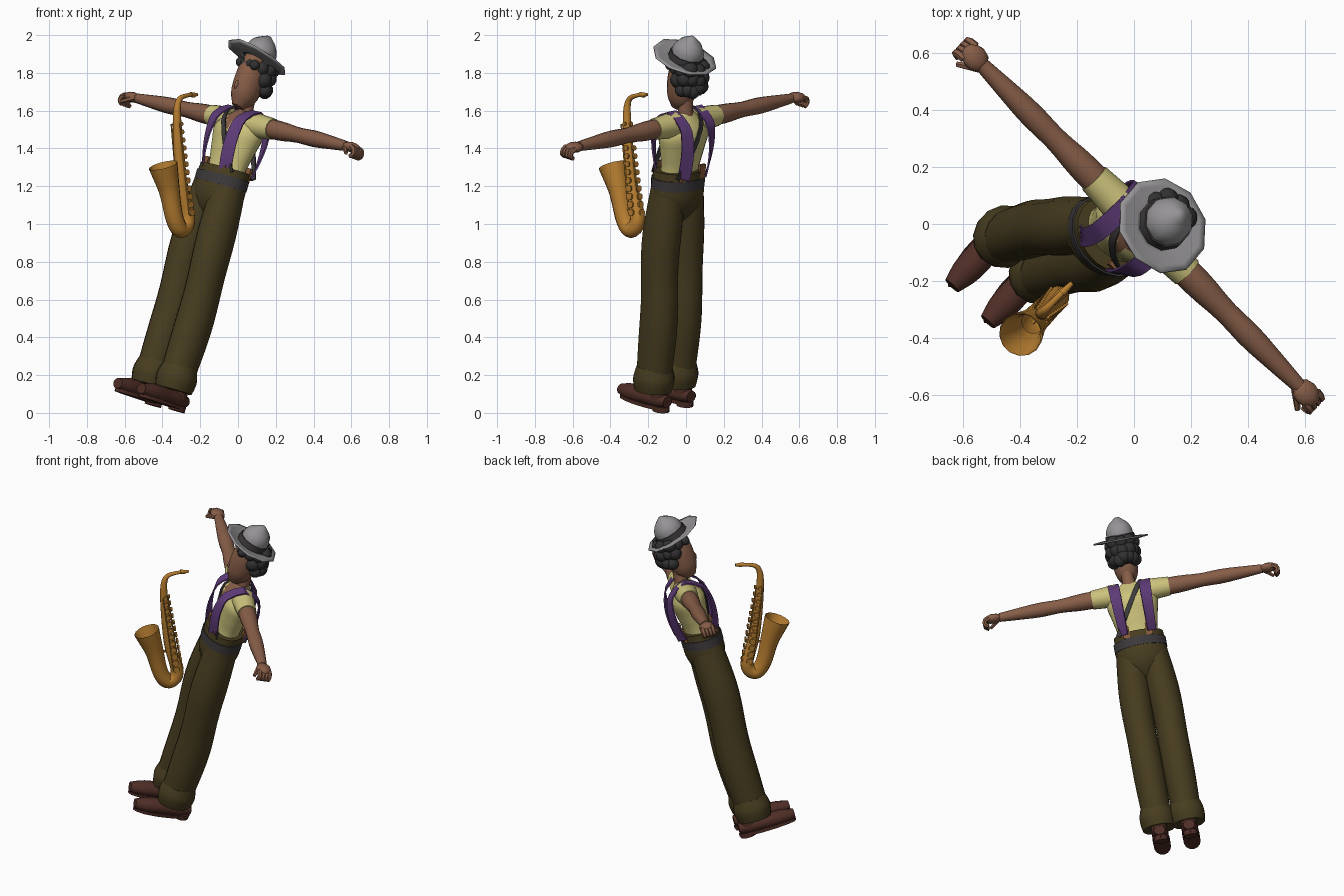
import bpy, bmesh, math, random
from mathutils import Vector, Matrix

cube = bpy.data.objects.get("Cube")
if cube:
    bpy.data.objects.remove(cube)
random.seed(4)


def material(name, red, green, blue):
    mat = bpy.data.materials.new(name)
    mat.use_nodes = True
    colour = (red, green, blue, 1)
    mat.diffuse_color = colour
    mat.node_tree.nodes["Principled BSDF"].inputs["Base Color"].default_value = colour
    return mat


SKIN = material("skin brown", .24, .11, .064)
OLIVE = material("olive cloth", .063, .046, .014)
YELLOW = material("pale yellow cloth", .6, .54, .2)
PURPLE = material("purple webbing", .115, .045, .19)
CHARCOAL = material("charcoal", .046, .041, .044)
HAIR = material("dark hair", .032, .03, .032)
FELT = material("grey felt", .3, .29, .3)
LEATHER = material("red brown leather", .078, .027, .019)
BRASS = material("brass", .48, .21, .03)
TAN = material("tan tab", .24, .1, .04)

# Leaning body frame: x to its left, y backward, z up the spine
X, Y, Z = Matrix.Identity(3)
spine = Vector((.27, .05, .96)).normalized()
left = Vector((.69, -.7, -.16))
back = spine.cross(left).normalized()
BODY = Matrix((back.cross(spine), back, spine)).transposed().to_4x4()
BODY.translation = (-.41, -.085, 0)
HAT = BODY @ Matrix.Translation((0, -.03, 1.94)) @ Matrix.Rotation(math.radians(-17), 4, "X")
HORN = Matrix.Translation((-.23, -.22, .93)) @ Matrix.Rotation(math.radians(-45), 4, "Z")

# Landmarks in the body frame
FOOT, WAIST, SHOULDER = .09, 1.3, 1.6
parts = []


def add(name, bm, mat, frame):
    mesh = bpy.data.meshes.new(name)
    bm.to_mesh(mesh)
    bm.free()
    mesh.materials.append(mat)
    part = bpy.data.objects.new(name, mesh)
    part.matrix_world = frame
    bpy.context.collection.objects.link(part)
    parts.append(part)
    return part


def spline(values, t):
    """Sample a Catmull-Rom curve through evenly spaced values."""
    last = len(values) - 1
    if last == 0:
        return values[0]
    i = min(int(t * last), last - 1)
    u = t * last - i
    b, c = values[i], values[i + 1]
    a = values[i - 1] if i > 0 else b * 2 - c
    d = values[i + 2] if i + 2 <= last else c * 2 - b
    return b + ((c - a) + ((a * 2 - b * 5 + c * 4 - d) + (b * 3 - a - c * 3 + d) * u) * u) * (u / 2)


def tube(name, mat, path, radii, flat=1, up=(Y,), sides=14, steps=12, frame=BODY, caps=True, flip=False):
    """Sweep an ellipse along a path; flat is its depth over its width."""
    path = [Vector(p) for p in path]
    centres = [spline(path, k / steps) for k in range(steps + 1)]
    bm = bmesh.new()
    rings = []
    for k, centre in enumerate(centres):
        along = (centres[min(k + 1, steps)] - centres[max(k - 1, 0)]).normalized()
        side = spline(up, k / steps).cross(along).normalized()
        depth = along.cross(side) * flat
        radius = spline(radii, k / steps)
        angles = [(j + .5) * math.tau / sides for j in range(sides)]
        rings.append([bm.verts.new(centre + (side * math.cos(a) + depth * math.sin(a)) * radius)
                      for a in angles])
    for low, high in zip(rings, rings[1:]):
        for j in range(sides):
            n = (j + 1) % sides
            bm.faces.new((low[j], low[n], high[n], high[j]))
    if caps:
        bm.faces.new(rings[0][::-1])
        bm.faces.new(rings[-1])
    if flip:
        bmesh.ops.reverse_faces(bm, faces=bm.faces)
    return add(name, bm, mat, frame)


def upright(name, mat, x, y, bottom, top, radii, **options):
    return tube(name, mat, [(x, y, bottom), (x, y, top)], radii, **options)


def ball(name, mat, centre, size):
    bm = bmesh.new()
    bmesh.ops.create_icosphere(bm, subdivisions=2, radius=1)
    bmesh.ops.scale(bm, vec=size, verts=bm.verts)
    bmesh.ops.translate(bm, vec=centre, verts=bm.verts)
    return add(name, bm, mat, BODY)


def over_shoulder(start, shift, depth):
    """Arch from the front of the waist over the shoulder to the back."""
    half = 6
    points = []
    for k in range(-half, half + 1):
        rise = 1 - abs(k) / half
        bow = math.sqrt(1 - rise ** 4) - (1 - rise) ** 3 / 4
        points.append((start + shift * rise, math.copysign(depth * bow, k) - .01, WAIST + .02 + rise * .35))
    return points


# Trousers seat and belt
upright("trouser_seat", OLIVE, 0, -.03, 1.04, WAIST + .04, [.04, .12, .155, .155, .15], flat=.78, sides=20)
upright("belt", CHARCOAL, 0, -.03, WAIST - .055, WAIST, [.16], flat=.78, sides=20, steps=1)

for s, side in ((1, "left"), (-1, "right")):
    # Trouser leg and rolled cuff
    x = s * FOOT
    tube(side + "_trouser_leg", OLIVE, [(x, -.045, .2), (x, -.03, .55), (x, -.045, .9), (x * .72, -.032, 1.28)],
         [.088, .096, .093, .098, .085], flat=1.13, steps=16)
    upright(side + "_cuff", OLIVE, x, -.045, .13, .262, [.098, .105, .108, .102, .092], flat=1.05)

    # Shoe: upper, sole, heel and ankle
    tube(side + "_shoe_upper", LEATHER, [(x, .065, FOOT), (x, -.28, .083)],
         [.034, .05, .05, .053, .05, .032], flat=.88, up=[Z])
    upright(side + "_sole", LEATHER, x, -.105, .04, .06, [.052], flat=3.4, steps=1)
    upright(side + "_heel", LEATHER, x, .02, .03, .06, [.043], flat=1.1, steps=1)
    upright(side + "_ankle", LEATHER, x, 0, FOOT, .2, [.048], steps=1)

    # Sleeve and arm
    tube(side + "_sleeve", YELLOW, [X * s * .08 + Z * SHOULDER, X * s * .235 + Z * SHOULDER],
         [.07, .063, .057], up=[Z])
    tube(side + "_arm", SKIN, [X * s * .18 + Z * SHOULDER, X * s * .8 + Z * SHOULDER],
         [.052, .051, .041, .044, .036, .026], up=[Z])

    # Hand with curled fingers held together, and thumb
    ball(side + "_palm", SKIN, X * s * .835 + Z * SHOULDER, (.055, .045, .028))
    knuckle = Vector((s * .86, 0, SHOULDER))
    curl = [Vector((s * reach, 0, -drop)) for reach, drop in ((0, 0), (.025, .01), (.03, .035), (.01, .05))]
    for k in range(4):
        across = Y * (k - 1.5) * .02
        tube(f"{side}_finger_{k + 1}", SKIN, [knuckle + across + c for c in curl], [.016, .012],
             sides=6, steps=6)
    tube(side + "_thumb", SKIN, [(s * (.8 + k * .03), -.018 * (k + 1), SHOULDER - k * .02) for k in range(3)],
         [.016, .01], up=[Z], sides=6, steps=4)

    # Brace wrapping round the torso and standing off it, with a tab at each end
    tube(side + "_brace", PURPLE, over_shoulder(s * .085, s * .01, .135), [.006], flat=8,
         up=[X + Y * s, X, X - Y * s], sides=4, steps=24)
    for place, y in (("front", -.115), ("back", .075)):
        upright(f"{side}_{place}_tab", TAN, s * .07, y, WAIST, WAIST + .075, [.028], flat=.4, sides=4, steps=1)

# Shirt with an open neckline showing skin
shirt = tube("shirt", YELLOW, [(0, -.025, 1.26), (0, 0, 1.66)], [.12, .12, .14, .15, .05],
             flat=.68, sides=24, steps=16)
shirt.data.materials.append(SKIN)
for face in shirt.data.polygons:
    x, y, z = face.center
    if y < -.02 and abs(x) < (z - 1.55) * .75:
        face.material_index = 1

# Diagonal instrument strap, from one shoulder to the opposite hip
tube("instrument_strap", CHARCOAL, over_shoulder(.12, -.2, .118), [.005], flat=4,
     up=[Vector((.35, 0, .2))], sides=4, steps=24)

# Neck, head and nose
upright("neck", SKIN, 0, 0, 1.63, 1.77, [.045, .037, .037], steps=6)
tube("head", SKIN, [(0, -.065, 1.67), (0, -.038, 1.77), (0, -.02, 1.95)], [.03, .06, .073, .075, .06],
     flat=1.17, sides=16)
ball("nose", SKIN, (0, -.115, 1.78), (.013, .015, .025))

# Curly hair: rows of clumps round the back, wider toward the top
ball("hair_mass", HAIR, (0, .025, 1.86), (.09, .085, .1))
for row in range(3):
    for k in range(7):
        start = math.radians(15 - row * 25)
        a = start + (math.pi - start * 2) * k / 6
        height = 1.8 + row * .05 + random.uniform(-.01, .01)
        size = random.uniform(.038, .046)
        ball(f"curl_{row + 1}_{k + 1}", HAIR, (.068 * math.cos(a), .012 + .065 * math.sin(a), height), [size] * 3)
for k in range(4):
    ball(f"fringe_{k + 1}", HAIR, ((k - 1.5) * .035, -.08, 1.905), [.028] * 3)

# Hat: brim with a lifted front, crown and band
brim = upright("hat_brim", FELT, 0, 0, -.005, .005, [.08, .175], sides=10, steps=4, frame=HAT, caps=False)
for v in brim.data.vertices:
    v.co.z += max(0, -v.co.y - .06) ** 2
solid = brim.modifiers.new("thickness", "SOLIDIFY")
solid.thickness = .008
upright("hat_crown", FELT, 0, .01, 0, .145, [.087, .085, .08, .058, .012], flat=1.05, sides=10, frame=HAT)
upright("hat_band", CHARCOAL, 0, .01, 0, .04, [.094, .091], flat=1.05, sides=10, steps=1, frame=HAT)

# Saxophone: one swept tube from the neck round the bow to the bell
outline = ((0, .75), (.06, .75), (.12, .72), (.13, .6), (.1, .3), (.05, .1), (.1, .04), (.15, .1), (.19, .25), (.235, .38))
tube("saxophone_body", BRASS, [(0, -run, z) for run, z in outline], [.01, .012, .02, .03, .04, .046, .052, .078],
     up=[X], steps=45, frame=HORN, caps=False)
tube("bell_lining", BRASS, [(0, -.175, .2), (0, -.235, .38)], [.04, .05, .075],
     up=[X], steps=6, frame=HORN, caps=False, flip=True)
tube("mouthpiece", BRASS, [Y * .02 + Z * .755, Y * -.03 + Z * .755], [.008, .014], up=[X], steps=4, frame=HORN)
tube("bell_brace", BRASS, [Y * -.08 + Z * .24, Y * -.18 + Z * .24], [.008], up=[X], sides=6, steps=1, frame=HORN)

# Key cups and a rod on both sides and the back of the main tube
top, low = Vector((0, -.125, .6)), Vector((0, -.06, .13))
for place, away in (("left", X), ("right", -X), ("back", Y)):
    for k in range(12):
        t = k / 11
        cup = top.lerp(low, t) + away * (.02 + t * .014)
        tube(f"{place}_key_{k + 1}", BRASS, [cup, cup + away * .01], [.012 + t * .008], up=[Z],
             sides=8, steps=1, frame=HORN)
    rod = away * .033 - Y * .015
    tube(place + "_key_rod", BRASS, [top + rod, low + rod * 1.2], [.005], up=[X], sides=6, steps=1, frame=HORN)

# Smooth shading with sharp edges kept
bpy.ops.object.select_all(action="DESELECT")
for part in parts:
    part.select_set(True)
bpy.context.view_layer.objects.active = parts[0]
bpy.ops.object.shade_smooth_by_angle(angle=math.radians(40))
